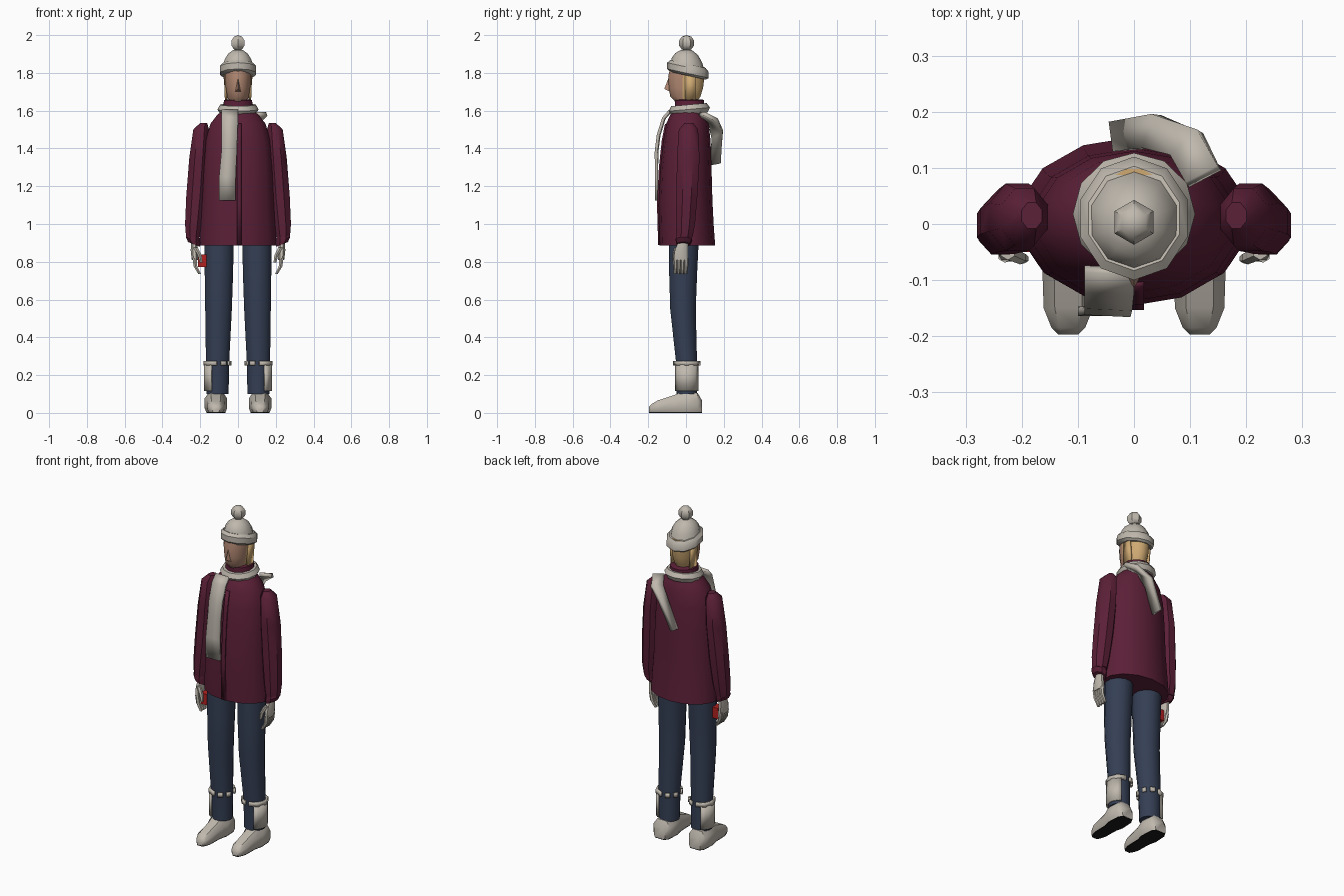
import bpy, bmesh, math
from mathutils import Vector

if "Cube" in bpy.data.objects:
    bpy.data.objects.remove(bpy.data.objects["Cube"])


def mat(name, rgb):
    m = bpy.data.materials.new(name)
    m.diffuse_color = (*rgb, 1)
    m.use_nodes = True
    m.node_tree.nodes["Principled BSDF"].inputs["Base Color"].default_value = m.diffuse_color
    return m


COAT = mat("maroon wool", (0.105, 0.014, 0.038))
JEANS = mat("navy denim", (0.035, 0.05, 0.09))
KNIT = mat("light grey", (0.52, 0.48, 0.42))
SKIN = mat("skin", (0.45, 0.25, 0.17))
HAIR = mat("blond hair", (0.62, 0.40, 0.17))
RED = mat("red", (0.45, 0.015, 0.015))
SOLE = mat("black rubber", (0.01, 0.01, 0.01))


def finish(name, bm, mats, rule=None):
    """Turn a bmesh into an object, colouring faces by an optional rule."""
    bmesh.ops.recalc_face_normals(bm, faces=bm.faces[:])
    bm.normal_update()
    if rule:
        for f in bm.faces:
            f.material_index = rule(f)
    me = bpy.data.meshes.new(name)
    bm.to_mesh(me)
    bm.free()
    for m in mats:
        me.materials.append(m)
    ob = bpy.data.objects.new(name, me)
    bpy.context.collection.objects.link(ob)
    return ob


def skin_rings(name, rings, mats, rule=None, closed=True):
    """Loft between point rings and cap both ends."""
    bm = bmesh.new()
    vs = [[bm.verts.new(p) for p in r] for r in rings]
    n = len(vs[0])
    for a, b in zip(vs, vs[1:]):
        for i in range(n):
            j = (i + 1) % n
            bm.faces.new((a[i], a[j], b[j], b[i]))
    bm.faces.new(vs[0])
    bm.faces.new(vs[-1])
    return finish(name, bm, mats, rule)


def loft(name, sections, mats, n=10, rule=None):
    """Upright loft; each section is z, cx, cy, rx, ry and optional tilt."""
    rings = []
    for z, cx, cy, rx, ry, *t in sections:
        tilt = t[0] if t else 0
        ring = []
        for i in range(n):
            a = 2 * math.pi * (i + 0.5) / n
            dx, dy = rx * math.cos(a), ry * math.sin(a)
            ring.append((cx + dx, cy + dy, z + tilt * dy))
        rings.append(ring)
    return skin_rings(name, rings, mats, rule)


def ribbon(name, pairs, thick, m):
    """Cloth strip through pairs of edge points."""
    bm = bmesh.new()
    vs = [[bm.verts.new(p) for p in pr] for pr in pairs]
    for a, b in zip(vs, vs[1:]):
        bm.faces.new((a[0], a[1], b[1], b[0]))
    ob = finish(name, bm, [m])
    mod = ob.modifiers.new("thickness", "SOLIDIFY")
    mod.thickness = thick
    mod.offset = 0
    return ob


def arc(name, c, r, a0, a1, z0, z1, thick, m, steps=6):
    """Curved plate wrapped around a leg."""
    pts = []
    for i in range(steps + 1):
        a = math.radians(a0 + (a1 - a0) * i / steps)
        x, y = c[0] + r[0] * math.cos(a), c[1] + r[1] * math.sin(a)
        pts.append(((x, y, z0), (x, y, z1)))
    return ribbon(name, pts, thick, m)


def tube(name, pts, radii, m, n=6):
    """Tapered limb through points, cut horizontally."""
    return loft(name, [(p[2], p[0], p[1], r, r) for p, r in zip(pts, radii)], [m], n)


# Coat body and collar
body = [(0.885, .208, -.14, .155), (0.97, .205, -.142, .148), (1.12, .195, -.145, .14),
        (1.3, .188, -.137, .135), (1.44, .175, -.122, .13), (1.53, .15, -.105, .12),
        (1.575, .115, -.085, .108), (1.605, .08, -.065, .095)]
loft("coat_body", [(z, 0, (a + b) / 2, rx, (b - a) / 2) for z, rx, a, b in body], [COAT], 14)
loft("coat_collar", [(1.59, 0, .018, .085, .08), (1.655, 0, .018, .077, .08),
                     (1.66, 0, .018, .065, .068)], [COAT], 12)

# Front placket
ribbon("coat_placket", [((-.005, y, z), (.018, y, z)) for z, y in
       ((.89, -.143), (1.1, -.149), (1.3, -.139), (1.44, -.124), (1.53, -.107))], .009, COAT)

# Head, face in front and hair behind
head = [(1.60, .045, -.03, .06), (1.655, .05, -.065, .065), (1.675, .058, -.085, .078),
        (1.72, .066, -.092, .092), (1.78, .071, -.096, .1), (1.83, .07, -.085, .1)]
loft("head", [(z, 0, (a + b) / 2, rx, (b - a) / 2) for z, rx, a, b in head], [SKIN, HAIR], 16,
     lambda f: 1 if f.calc_center_median().y > -.02 else 0)
for s in (-1, 1):
    ribbon("hair_lock", [((s * .066, -.005, 1.80), (s * .072, .05, 1.80)),
                         ((s * .064, -.005, 1.66), (s * .06, .05, 1.65))], .012, HAIR)

# Nose
bm = bmesh.new()
tip = bm.verts.new((0, -.115, 1.715))
base = [bm.verts.new(p) for p in ((0, -.088, 1.785), (-.016, -.085, 1.70), (.016, -.085, 1.70))]
for i in range(3):
    bm.faces.new((base[i], base[(i + 1) % 3], tip))
bm.faces.new(base)
finish("nose", bm, [SKIN])

# Knitted hat with rolled brim and bobble
loft("hat_brim", [(1.785, 0, .01, .086, .096, -.22), (1.797, 0, .01, .1, .11, -.22),
                  (1.83, 0, .01, .1, .11, -.22), (1.847, 0, .01, .085, .093, -.22)], [KNIT], 10)
loft("hat_crown", [(1.83, 0, .008, .084, .09, -.2), (1.868, 0, .005, .074, .08, -.15),
                   (1.9, 0, .003, .055, .06, -.08), (1.922, 0, .002, .025, .027)], [KNIT], 10)
bm = bmesh.new()
bmesh.ops.create_uvsphere(bm, u_segments=6, v_segments=5, radius=.042)
bmesh.ops.translate(bm, verts=bm.verts[:], vec=Vector((0, .003, 1.958)))
finish("hat_bobble", bm, [KNIT])

# Scarf loop and its two tails
bpy.ops.mesh.primitive_torus_add(major_segments=12, minor_segments=6, major_radius=.08,
                                 minor_radius=.029, location=(0, .018, 1.607),
                                 rotation=(math.radians(5), 0, 0))
scarf = bpy.context.object
scarf.name = "scarf_loop"
scarf.data.materials.append(KNIT)
ribbon("scarf_front_tail", [((-.088, y, z), (x, y - .004, z)) for z, y, x in
       ((1.60, -.08, .0), (1.56, -.115, .0), (1.47, -.143, -.003), (1.38, -.154, -.006))] +
       [((-.1, y, z), (-.012, y, z)) for z, y in ((1.25, -.156), (1.125, -.155))], .016, KNIT)
ribbon("scarf_back_tail", [((.095, .07, 1.585), (.152, .10, 1.582)),
                           ((.07, .12, 1.545), (.118, .165, 1.55)),
                           ((.025, .135, 1.46), (.04, .195, 1.49)),
                           ((-.028, .13, 1.315), (-.035, .183, 1.325))], .022, KNIT)

for s, side in ((-1, "right"), (1, "left")):
    # Sleeve and flared cuff
    loft(side + "_sleeve", [(z, s * x, y, rx, ry) for z, x, y, rx, ry in (
        (1.535, .182, .015, .02, .025), (1.50, .195, .013, .045, .055),
        (1.35, .208, .012, .054, .065), (1.15, .222, .005, .056, .06),
        (1.0, .234, -.003, .05, .055), (.93, .238, -.008, .04, .046))], [COAT], 8)
    cuff = loft(side + "_cuff", [(.945, s * .235, -.01, .034, .04), (.915, s * .238, -.012, .042, .046),
                                 (.893, s * .233, -.014, .034, .038)], [COAT], 8)
    for v in cuff.data.vertices:
        v.co.z += s * (v.co.x - s * .235) * .4

    # Gloved hand with curled fingers and thumb
    loft(side + "_palm", [(z, s * x, y, rx, ry) for z, x, y, rx, ry in (
        (.91, .232, -.015, .018, .026), (.86, .232, -.024, .02, .038),
        (.81, .228, -.027, .018, .042))], [KNIT], 8)
    for i in range(4):
        y = -.056 + i * .019
        tube(side + "_finger", [(s * .23, y, .82), (s * .225, y, .775), (s * .203, y - .003, .735)],
             (.013, .011, .008), KNIT)
    tube(side + "_thumb", [(s * .225, -.05, .875), (s * .203, -.06, .835), (s * .195, -.062, .795)],
         (.014, .012, .008), KNIT)

    # Trouser leg
    loft(side + "_trouser_leg", [(z, s * x, y, rx, ry) for z, x, y, rx, ry in (
        (.95, .1, -.01, .08, .082), (.75, .101, -.015, .078, .077), (.55, .103, -.016, .073, .07),
        (.28, .108, .002, .064, .058), (.1, .108, .005, .06, .056))], [JEANS], 12)

    # Ankle guard on the outer side and broken band above it
    c, out = (s * .108, .004), 0 if s > 0 else 180
    arc(side + "_ankle_guard", c, (.068, .066), out - 62, out + 62, .115, .255, .009, KNIT)
    for a0, a1 in ((-85, 85), (105, 128), (145, 165), (195, 215), (232, 255)):
        arc(side + "_ankle_band", c, (.069, .068), out + a0, out + a1, .25, .275, .012, KNIT, 4)

    # Shoe, lofted from heel to toe with a dark sole
    rings = []
    for y, w, h in ((.085, .036, .065), (.062, .055, .105), (-.015, .06, .115), (-.06, .047, .095),
                    (-.15, .044, .066), (-.185, .03, .045), (-.197, .018, .03)):
        prof = ((-.85, 0), (-1, .2), (-1, .65), (-.55, 1), (.55, 1), (1, .65), (1, .2), (.85, 0))
        rings.append([(s * .117 + w * a, y, .004 + (h - .004) * b) for a, b in prof])
    skin_rings(side + "_shoe", rings, [KNIT, SOLE], lambda f: 1 if f.normal.z < -.8 else 0)
    skin_rings(side + "_sole", [[(x, y, z) for x, y, _ in
               [r[0] for r in rings] + [r[-1] for r in reversed(rings)]] for z in (0, .006)], [SOLE])

# Phone held in the right hand
bm = bmesh.new()
bmesh.ops.create_cube(bm, size=1)
for v in bm.verts:
    v.co = Vector((-.187 + v.co.x * .05, -.025 + v.co.y * .05, .805 + v.co.z * .065))
finish("phone", bm, [RED])

# Soft shading with crisp edges
bpy.ops.object.select_all(action="DESELECT")
for ob in bpy.context.scene.objects:
    ob.select_set(True)
    bpy.context.view_layer.objects.active = ob
bpy.ops.object.shade_smooth_by_angle(angle=math.radians(40))
